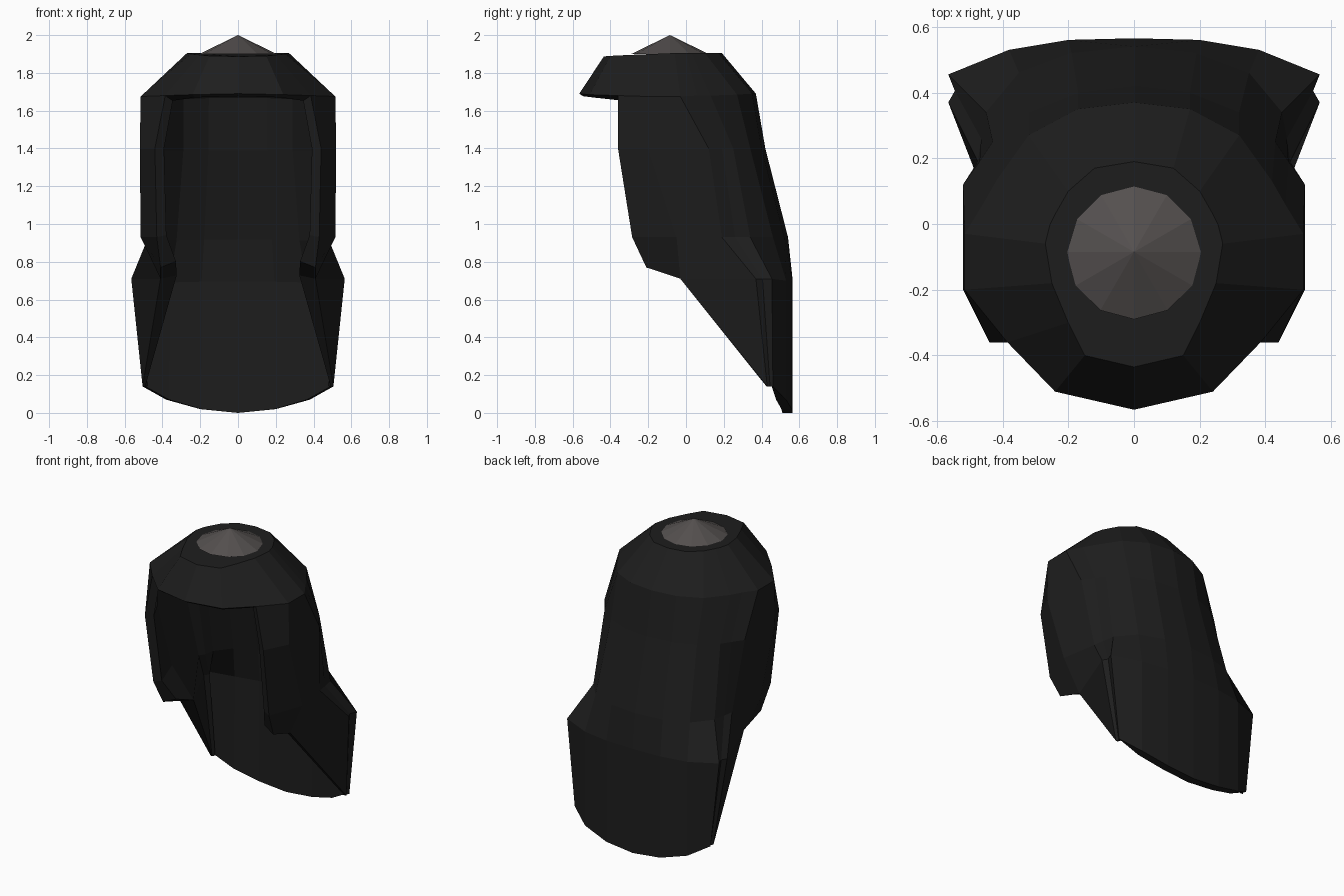
import bpy, bmesh

if "Cube" in bpy.data.objects:
    bpy.data.objects.remove(bpy.data.objects["Cube"])

def material(name, rgb):
    m = bpy.data.materials.new(name)
    m.diffuse_color = (*rgb, 1)
    m.use_nodes = True
    m.node_tree.nodes["Principled BSDF"].inputs["Base Color"].default_value = m.diffuse_color
    return m

black = material("matte black", (0.0125, 0.0125, 0.0125))
grey = material("warm grey", (0.088, 0.079, 0.077))

# Half cross-sections, from back centre round to the front edge
crown = [(0, .19, 1.905), (.12, .17, 1.905), (.20, .10, 1.905), (.24, .03, 1.905), (.255, 0, 1.905),
         (.27, -.06, 1.905), (.25, -.18, 1.9), (.20, -.30, 1.895), (.15, -.40, 1.89), (0, -.435, 1.887)]
brim = [(0, .37, 1.69), (.17, .35, 1.69), (.32, .27, 1.685), (.42, .13, 1.68), (.46, .06, 1.68),
        (.515, -.03, 1.675), (.515, -.2, 1.675), (.385, -.36, 1.68), (.24, -.51, 1.685), (0, -.565, 1.69)]
temple = [(0, .42, 1.4), (.17, .40, 1.4), (.32, .34, 1.4), (.43, .25, 1.4), (.47, .19, 1.4),
          (.52, .12, 1.4), (.52, -.2, 1.4), (.44, -.36, 1.4)]
jaw = [(0, .54, .93), (.19, .52, .93), (.35, .46, .93), (.45, .34, .93), (.465, .26, .93),
       (.475, .19, .93), (.515, -.05, .93), (.43, -.285, .93)]
flare = [(0, .565, .70), (.2, .56, .70), (.38, .53, .70), (.565, .455, .71), (.545, .405, .71),
         (.565, .37, .71), (.41, -.03, .71), (.41, -.21, .77)]
hem = [(0, .565, 0), (.2, .56, .02), (.38, .53, .07), (.505, .46, .14), (.495, .445, .14), (.505, .43, .14)]

# Hollow hood: dome with peak, cheek guards and neck flap
bm = bmesh.new()
for side in (1, -1):
    rows = [[bm.verts.new((side * x, y, z)) for x, y, z in row]
            for row in (crown, brim, temple, jaw, flare, hem)]
    for a, b in zip(rows, rows[1:]):
        for j in range(min(len(a), len(b)) - 1):
            bm.faces.new((a[j], a[j + 1], b[j + 1], b[j]))
    bm.faces.new(rows[0])
    bm.faces.new((rows[4][5], rows[4][6], rows[5][5]))
bmesh.ops.remove_doubles(bm, verts=bm.verts, dist=0.001)
bmesh.ops.recalc_face_normals(bm, faces=bm.faces)
top = max(bm.faces, key=lambda f: f.calc_center_median().z)
if top.normal.z < 0:
    bmesh.ops.reverse_faces(bm, faces=bm.faces)
mesh = bpy.data.meshes.new("hood")
bm.to_mesh(mesh)
bm.free()
hood = bpy.data.objects.new("hood", mesh)
bpy.context.collection.objects.link(hood)
mesh.materials.append(black)

# Wall: thick at the cheek tips, thin at the flap corners and peak
group = hood.vertex_groups.new(name="wall")
for v in mesh.vertices:
    x, y, z = v.co
    weight = 0.55
    if y < 0 and z < 0.8:
        weight = 0.9
    elif 0.1 < z < 0.2:
        weight = 0.15
    elif y < -0.5:
        weight = 0.25
    group.add([v.index], weight, 'REPLACE')
shell = hood.modifiers.new("wall", 'SOLIDIFY')
shell.thickness = 0.1
shell.offset = -1
shell.vertex_group = "wall"

# Shallow cone on the crown
bpy.ops.mesh.primitive_cone_add(vertices=12, radius1=0.205, radius2=0, depth=0.1,
                                location=(0, -0.085, 1.95))
cap = bpy.context.object
cap.name = "crown_cap"
cap.data.materials.append(grey)
